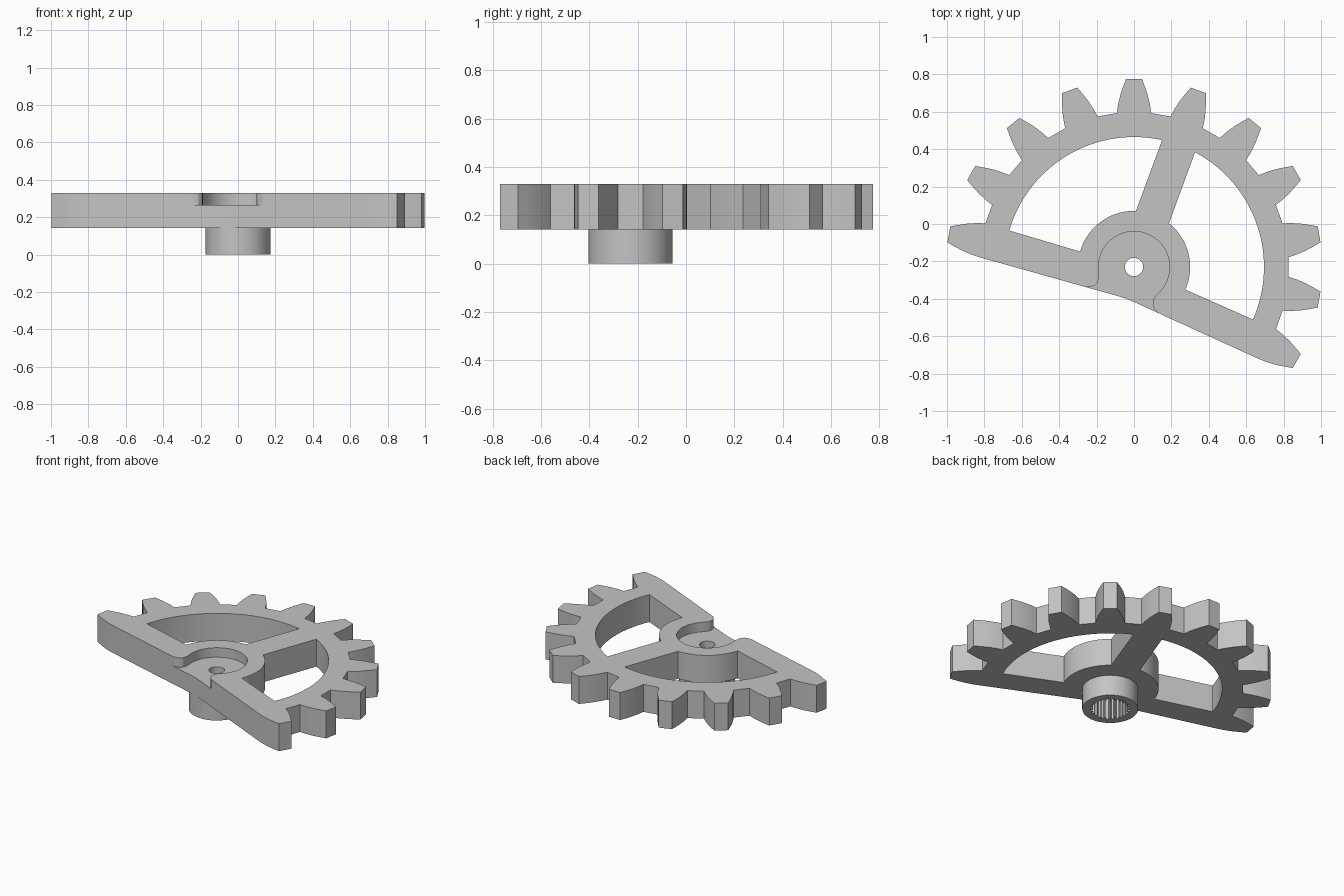
import bpy, bmesh
from math import radians, cos, sin

if "Cube" in bpy.data.objects:
    bpy.data.objects.remove(bpy.data.objects["Cube"], do_unlink=True)

CY = -0.23                      # hub axis sits on x = 0, y = CY
BOTTOM, TOP, FLOOR = 0.142, 0.33, 0.265

grey = bpy.data.materials.new("plain grey")
grey.use_nodes = True
grey.diffuse_color = (0.55, 0.55, 0.55, 1)
grey.node_tree.nodes["Principled BSDF"].inputs["Base Color"].default_value = grey.diffuse_color


def arc(radius, start, end, steps=48):
    """Points on an arc around the hub axis, angles in degrees."""
    angles = [radians(start + (end - start) * i / steps) for i in range(steps + 1)]
    return [(radius * cos(a), CY + radius * sin(a)) for a in angles]


def circle(radius, steps=64):
    return arc(radius, 0, 360, steps)[:-1]


def prism(name, outline, z0, z1):
    """Solid with a flat outline, extruded from z0 to z1."""
    bm = bmesh.new()
    face = bm.faces.new([bm.verts.new((x, y, z0)) for x, y in outline])
    result = bmesh.ops.extrude_face_region(bm, geom=[face])
    for v in result["geom"]:
        if isinstance(v, bmesh.types.BMVert):
            v.co.z = z1
    bmesh.ops.recalc_face_normals(bm, faces=bm.faces)
    mesh = bpy.data.meshes.new(name)
    bm.to_mesh(mesh)
    bm.free()
    mesh.materials.append(grey)
    obj = bpy.data.objects.new(name, mesh)
    bpy.context.collection.objects.link(obj)
    return obj


def combine(target, other, operation):
    """Apply a boolean and discard the helper solid."""
    mod = target.modifiers.new(operation, "BOOLEAN")
    mod.operation, mod.object, mod.solver = operation, other, "EXACT"
    bpy.context.view_layer.objects.active = target
    bpy.ops.object.modifier_apply(modifier=mod.name)
    bpy.data.objects.remove(other, do_unlink=True)


# Toothed sector outline: eleven teeth, closed by the two lower arms
flank = [(0.823, 0.092), (0.87, 0.085), (0.92, 0.073), (0.965, 0.058), (1.005, 0.043)]
profile = [(r, -w) for r, w in flank] + [(r, w) for r, w in reversed(flank)]
outline = []
for tooth in range(11):
    a = radians(-30 + 20 * tooth)
    outline += [(r * cos(a) - w * sin(a), CY + r * sin(a) + w * cos(a)) for r, w in profile]
outline += [(-0.08, -0.387), (-0.04, -0.4), (0.0, -0.417)]
gear = prism("sector_gear", outline, BOTTOM, TOP)

# Two windows on either side of the spoke
for rim, hub in (((77.5, 163.7), (164, 88)), ((-23.8, 62), (51.4, -23.8))):
    window = arc(0.695, *rim) + arc(0.3, *hub, 32)
    combine(gear, prism("window_cutter", window, 0, 0.5), "DIFFERENCE")

# Round recess in the top, opening through the lower edge with rounded lips
left_lip = [(-0.19, -0.295), (-0.196, -0.315), (-0.212, -0.33), (-0.235, -0.337), (-0.262, -0.337)]
right_lip = [(0.13, -0.476), (0.108, -0.455), (0.1, -0.43), (0.103, -0.405), (0.115, -0.383)]
recess = arc(0.19, -43, 189) + left_lip + [(-0.3, -0.6), (0.14, -0.6)] + right_lip
combine(gear, prism("recess_cutter", recess, FLOOR, 0.5), "DIFFERENCE")

# Boss below the plate, with a splined socket and a screw hole
combine(gear, prism("boss", circle(0.174), 0, BOTTOM + 0.003), "UNION")
spline = []
for i in range(24):
    for radius, shift in ((0.125, -5), (0.125, 2), (0.111, 4), (0.111, 8)):
        spline += arc(radius, 15 * i + shift, 15 * i + shift, 1)[:1]
combine(gear, prism("socket_cutter", spline, -0.1, 0.2), "DIFFERENCE")
combine(gear, prism("hole_cutter", circle(0.049, 32), -0.2, 0.5), "DIFFERENCE")

# Smooth curved walls, sharp rims
for obj in bpy.context.selected_objects:
    obj.select_set(False)
gear.select_set(True)
bpy.context.view_layer.objects.active = gear
bpy.ops.object.shade_smooth_by_angle(angle=radians(20))
